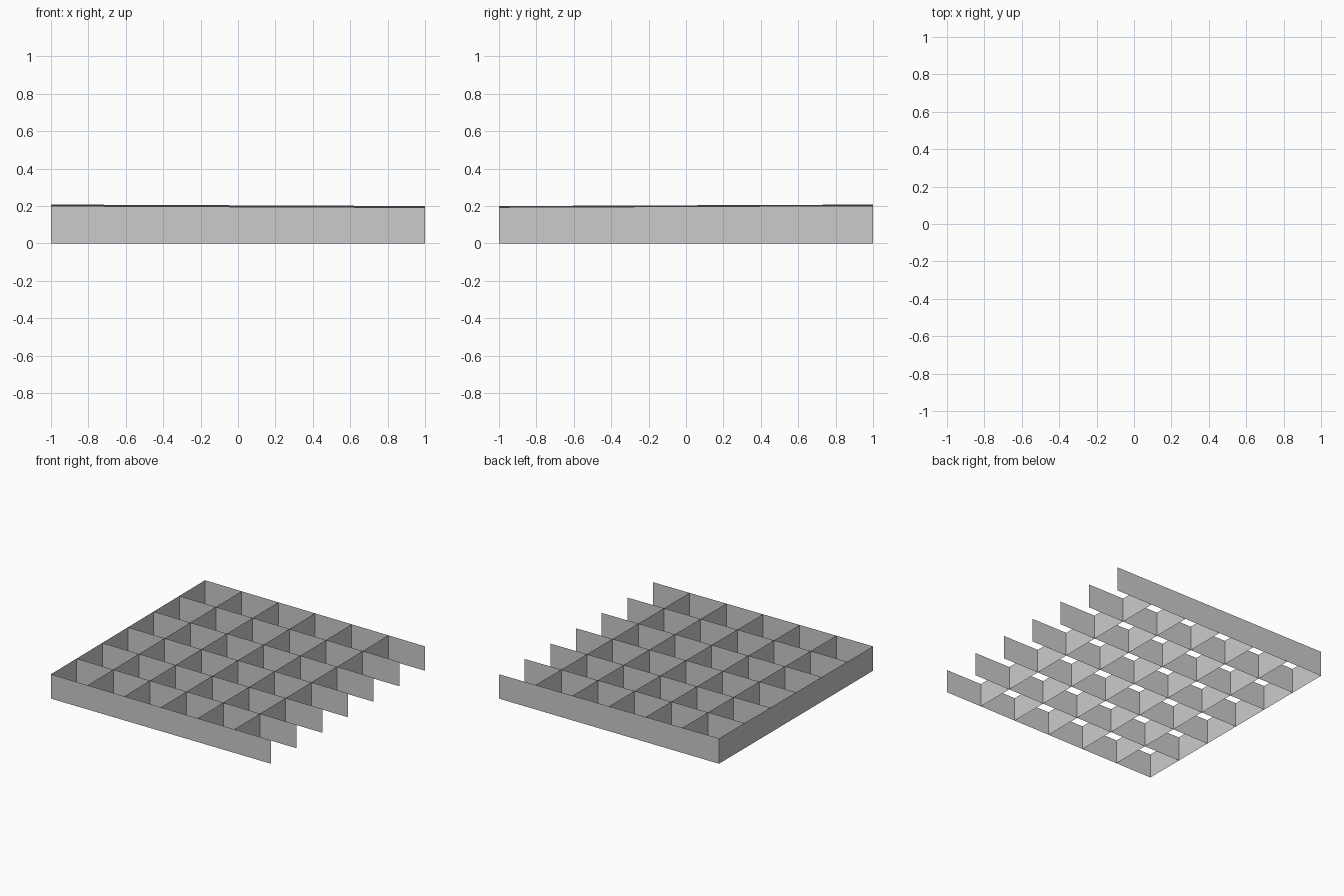
import bpy

if "Cube" in bpy.data.objects:
    bpy.data.objects.remove(bpy.data.objects["Cube"])

HEIGHT = 0.2
SLOPE = 0.004      # the top edges tilt very slightly
CELLS = 6
STEP = 2 / CELLS


def top(x, y):
    return HEIGHT - SLOPE * x + SLOPE * y


def wall(name, a, b):
    """Paper-thin upright sheet from point a to point b, split at every crossing."""
    verts, faces = [], []
    for i in range(CELLS + 1):
        t = i / CELLS
        x = a[0] + (b[0] - a[0]) * t
        y = a[1] + (b[1] - a[1]) * t
        verts += [(x, y, 0), (x, y, top(x, y))]
        if i:
            k = 2 * i
            faces.append((k - 2, k, k + 1, k - 1))
    mesh = bpy.data.meshes.new(name)
    mesh.from_pydata(verts, [], faces)
    obj = bpy.data.objects.new(name, mesh)
    bpy.context.collection.objects.link(obj)
    return obj


# Long walls running left to right, seven of them
for i in range(CELLS + 1):
    y = -1 + i * STEP
    wall(f"long_wall_{i + 1}", (-1, y), (1, y))

# Cross walls running front to back; the right side stays open
for i in range(CELLS):
    x = -1 + i * STEP
    wall(f"cross_wall_{i + 1}", (x, -1), (x, 1))
